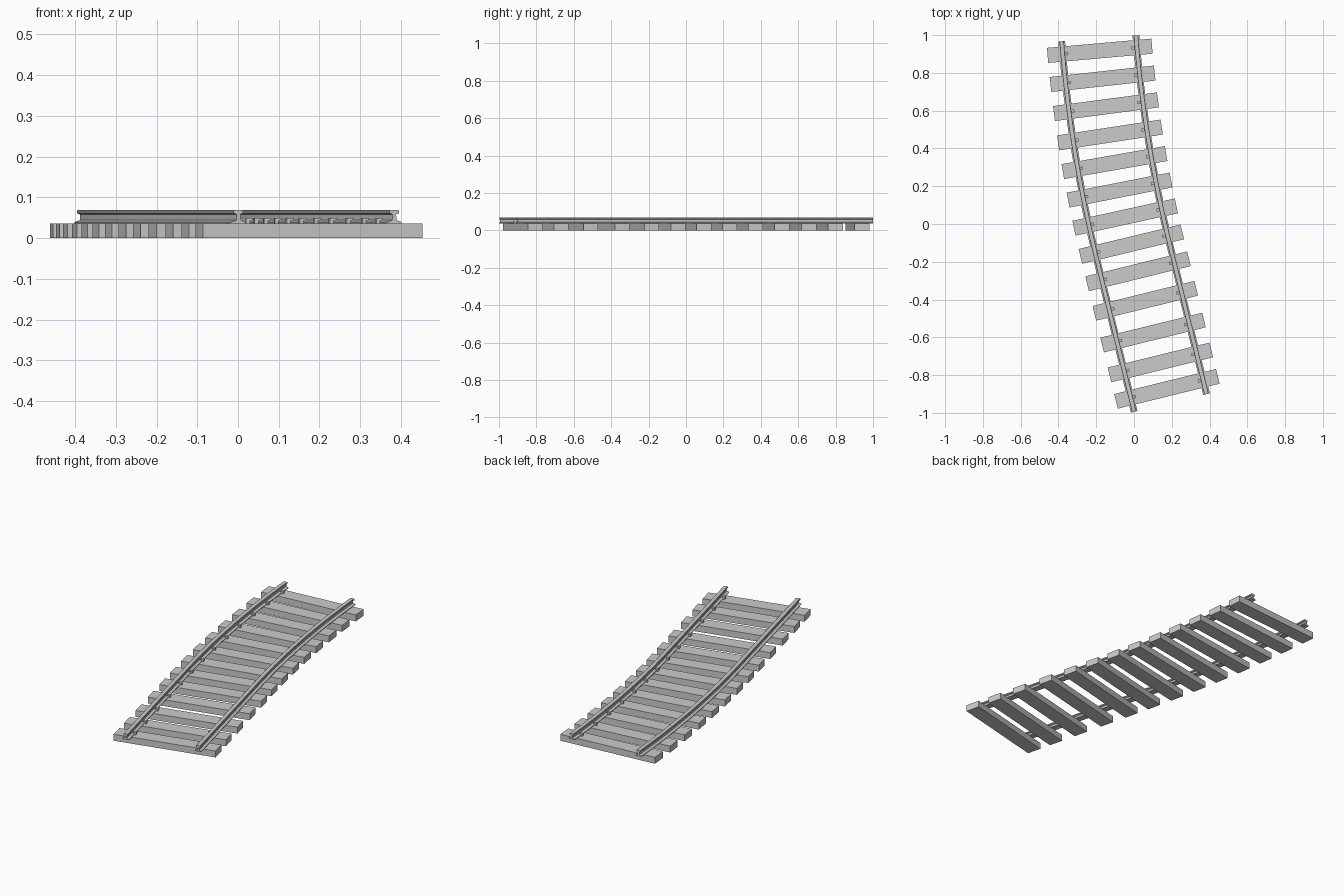
import bpy, bmesh
from math import radians, sin, cos
from mathutils import Matrix, Vector

if "Cube" in bpy.data.objects:
    bpy.data.objects.remove(bpy.data.objects["Cube"])

# Track centreline: a straight run followed by a gentle arc
START = Vector((0.1925, -0.9475, 0))
H0, H1 = radians(13.8), radians(4.5)
STRAIGHT, TOTAL = 0.83, 1.97
GAUGE = 0.197          # half distance between rail centres
TIE_TOP = 0.036


def frame(s):
    """Matrix at distance s: local x across the track, local y along it."""
    a = min(s, STRAIGHT)
    p = START + Vector((-sin(H0), cos(H0), 0)) * a
    h = H0
    if s > STRAIGHT:
        k = (H1 - H0) / (TOTAL - STRAIGHT)
        h = H0 + k * (s - STRAIGHT)
        p += Vector(((cos(h) - cos(H0)) / k, (sin(h) - sin(H0)) / k, 0))
    return Matrix.Translation(p) @ Matrix.Rotation(h, 4, 'Z')


def finish(bm, name):
    bmesh.ops.recalc_face_normals(bm, faces=bm.faces)
    me = bpy.data.meshes.new(name)
    bm.to_mesh(me)
    bm.free()
    ob = bpy.data.objects.new(name, me)
    bpy.context.collection.objects.link(ob)
    return ob


def add_box(bm, m, lo, hi):
    lo, hi = Vector(lo), Vector(hi)
    mat = m @ Matrix.Translation((lo + hi) / 2) @ Matrix.Diagonal((*(hi - lo), 1))
    bmesh.ops.create_cube(bm, size=1, matrix=mat)


# Rails: flat-bottomed I profile swept along the track
half = [(0.018, 0.036), (0.018, 0.0395), (0.005, 0.044), (0.0045, 0.058),
        (0.012, 0.061), (0.012, 0.067), (0.010, 0.0688)]
profile = half + [(-x, z) for x, z in reversed(half)]
ARC = 16
stations = [0] + [STRAIGHT + (TOTAL - STRAIGHT) * i / ARC for i in range(ARC + 1)]
for side, name in ((-1, "left_rail"), (1, "right_rail")):
    bm = bmesh.new()
    rings = [[bm.verts.new(frame(s) @ Vector((side * GAUGE + x, 0, z)))
              for x, z in profile] for s in stations]
    n = len(profile)
    for a, b in zip(rings, rings[1:]):
        for i in range(n):
            bm.faces.new((a[i], a[(i + 1) % n], b[(i + 1) % n], b[i]))
    bm.faces.new(rings[0])
    bm.faces.new(rings[-1])
    finish(bm, name)

# Sleepers, slightly unevenly spaced, each with two inner rail spikes
ties = [0.077, 0.221, 0.384, 0.557, 0.718, 0.866, 1.013,
        1.159, 1.307, 1.455, 1.606, 1.755, 1.904]
for i, s in enumerate(ties, 1):
    m = frame(s)
    bm = bmesh.new()
    add_box(bm, m, (-0.2775, -0.04, 0), (0.2775, 0.04, TIE_TOP))
    finish(bm, f"sleeper_{i}")

    bm = bmesh.new()
    for side in (-1, 1):
        # profile of a hooked spike: shank beside the foot, head lapping over it
        hook = [(0.019, 0.030), (0.028, 0.030), (0.028, 0.049),
                (0.012, 0.049), (0.012, 0.044), (0.019, 0.043)]
        vs = [bm.verts.new(m @ Vector((side * (GAUGE - x), -0.008, z))) for x, z in hook]
        f = bm.faces.new(vs)
        out = bmesh.ops.extrude_face_region(bm, geom=[f])["geom"]
        bmesh.ops.translate(bm, vec=m.to_3x3() @ Vector((0, 0.016, 0)),
                            verts=[v for v in out if isinstance(v, bmesh.types.BMVert)])
    finish(bm, f"rail_spikes_{i}")
